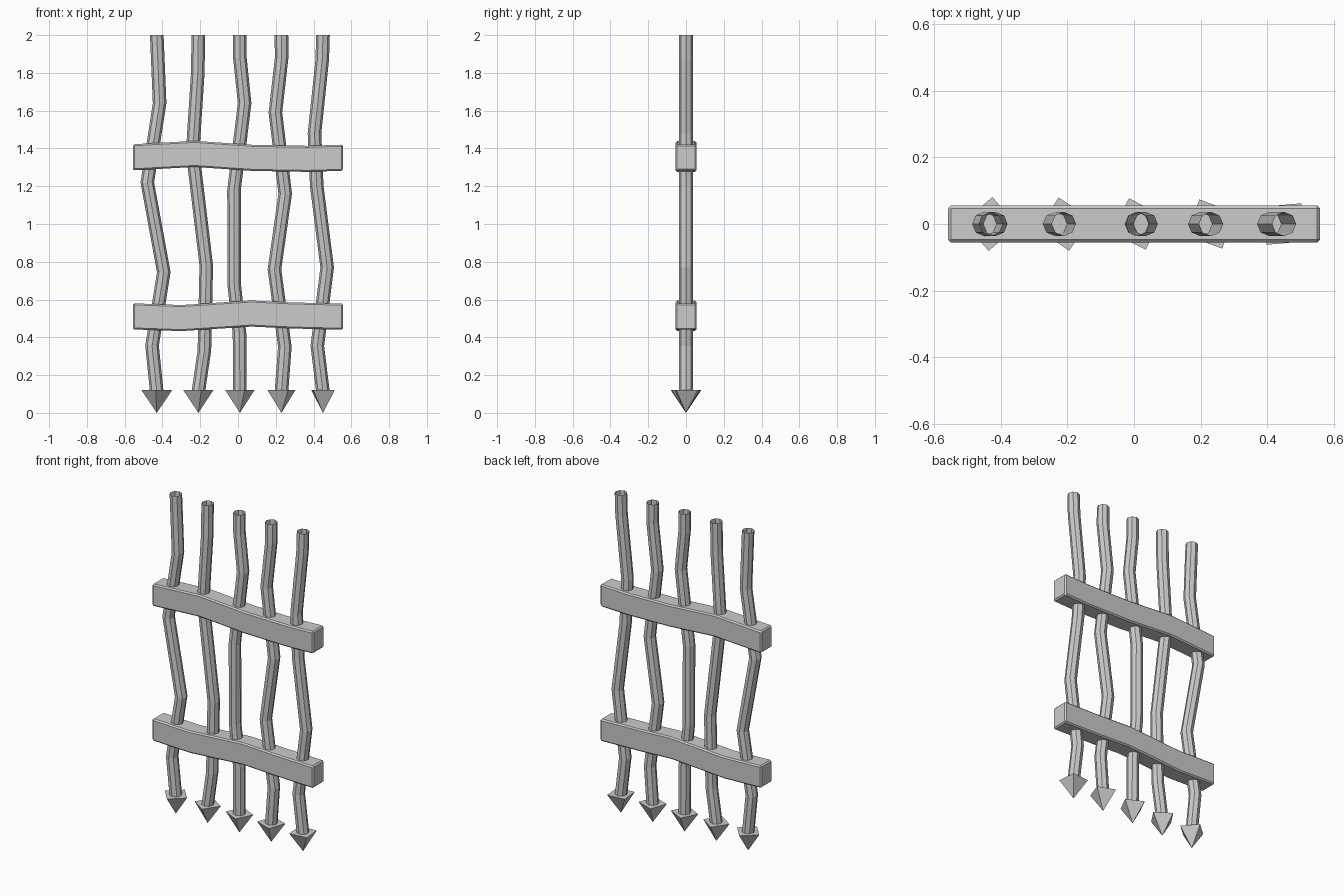
import bpy, bmesh
from math import cos, sin, pi, radians

if "Cube" in bpy.data.objects:
    bpy.data.objects.remove(bpy.data.objects["Cube"])


def make_object(name, bm):
    bmesh.ops.recalc_face_normals(bm, faces=bm.faces)
    mesh = bpy.data.meshes.new(name)
    bm.to_mesh(mesh)
    bm.free()
    ob = bpy.data.objects.new(name, mesh)
    bpy.context.collection.objects.link(ob)
    return ob


def loft(name, rings, capped):
    bm = bmesh.new()
    loops = [[bm.verts.new(p) for p in ring] for ring in rings]
    n = len(loops[0])
    for a, b in zip(loops, loops[1:]):
        for i in range(n):
            j = (i + 1) % n
            bm.faces.new((a[i], a[j], b[j], b[i]))
    if capped:
        bm.faces.new(loops[0][::-1])
        bm.faces.new(loops[-1])
    return make_object(name, bm)


def bar(name, path, r=0.036, n=8):
    # crooked eight-sided tube, open at the ends
    rings = [[(x + r * cos(2 * pi * i / n), r * sin(2 * pi * i / n), z)
              for i in range(n)] for z, x in path]
    return loft(name, rings, False)


def spike(name, x, angle, r=0.081, h=0.12):
    # downward four-sided point
    bm = bmesh.new()
    tip = bm.verts.new((x, 0, 0))
    base = [bm.verts.new((x + r * cos(radians(angle + 90 * i)),
                          r * sin(radians(angle + 90 * i)), h)) for i in range(4)]
    bm.faces.new(base)
    for i in range(4):
        bm.faces.new((base[i], tip, base[(i + 1) % 4]))
    return make_object(name, bm)


def rail(name, path, hy=0.055, hz=0.069):
    # bent beam with softened edges
    rings = [[(x, sy * hy, z + sz * hz)
              for sy, sz in ((-1, -1), (1, -1), (1, 1), (-1, 1))] for x, z in path]
    ob = loft(name, rings, True)
    mod = ob.modifiers.new("soft_edges", 'BEVEL')
    mod.width = 0.008
    mod.segments = 1
    mod.limit_method = 'ANGLE'
    mod.angle_limit = radians(50)


# upright bars: (z, x) bends, plus the turn of each spike
bars = [
    ([(2, -.43), (1.64, -.415), (1.22, -.48), (.745, -.393), (.355, -.455), (.11, -.43)], 86),
    ([(2, -.21), (1.8, -.213), (1.38, -.24), (1.28, -.228), (.78, -.168), (.33, -.178), (.11, -.21)], 101),
    ([(2, .01), (1.88, .01), (1.64, .035), (1.18, -.021), (.68, -.02), (.42, .008), (.11, .01)], 108),
    ([(2, .23), (1.88, .231), (1.59, .198), (1.16, .25), (.76, .193), (.35, .248), (.11, .23)], 115),
    ([(2, .45), (1.87, .446), (1.48, .405), (1.2, .417), (.77, .472), (.355, .42), (.11, .45)], 50),
]
for k, (path, angle) in enumerate(bars, 1):
    bar(f"upright_bar_{k}", path)
    spike(f"spike_{k}", path[-1][1], angle)

# cross rails: (x, z) bends
rail("upper_rail", [(-.557, 1.353), (-.23, 1.371), (.08, 1.35), (.37, 1.345), (.557, 1.351)])
rail("lower_rail", [(-.557, .511), (-.3, .502), (.07, .526), (.28, .516), (.557, .509)])
